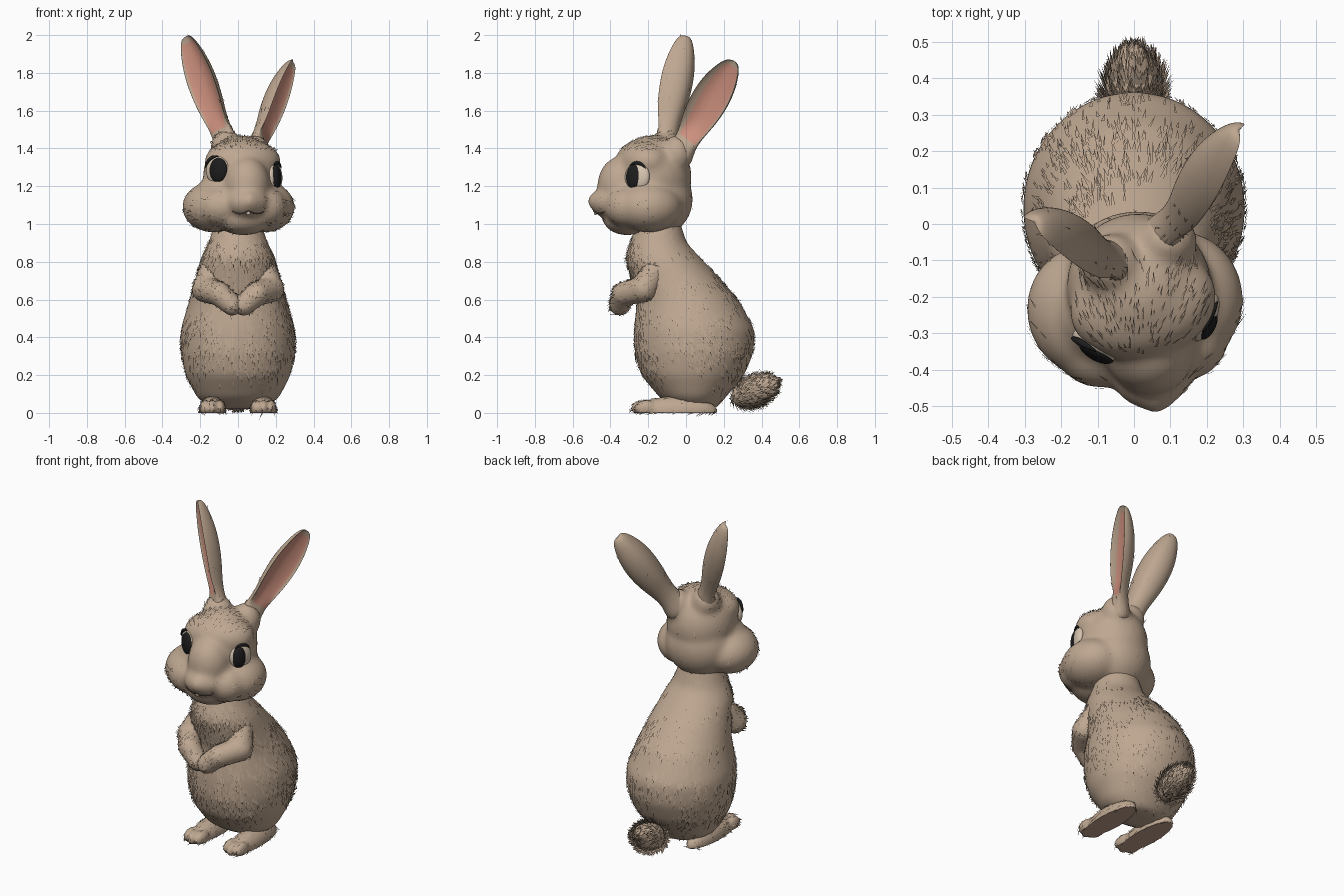
import bpy, bmesh, math, random
from mathutils import Vector, Matrix, noise

random.seed(4)
if "Cube" in bpy.data.objects:
    bpy.data.objects.remove(bpy.data.objects["Cube"])


def material(name, r, g, b):
    m = bpy.data.materials.new(name)
    m.use_nodes = True
    m.diffuse_color = (r, g, b, 1)
    bsdf = m.node_tree.nodes["Principled BSDF"]
    bsdf.inputs["Base Color"].default_value = (r, g, b, 1)
    bsdf.inputs["Roughness"].default_value = 0.8
    return m


FUR = material("tan fur", .515, .387, .283)
BROWN = material("mouth brown", .14, .1, .075)
PINK = material("ear pink", .64, .295, .22)
PAD = material("sole pad", .54, .35, .27)
WHITE = material("eye cream", .67, .55, .43)
BLACK = material("pupil black", .012, .012, .012)


def add_object(name, data, *mats):
    ob = bpy.data.objects.new(name, data)
    bpy.context.collection.objects.link(ob)
    for m in mats:
        data.materials.append(m)
    return ob


def from_bmesh(name, bm, *mats):
    me = bpy.data.meshes.new(name)
    bm.to_mesh(me)
    bm.free()
    me.shade_smooth()
    return add_object(name, me, *mats)


def blob(bm, centre, radii, rot=Matrix()):
    mat = Matrix.Translation(centre) @ rot @ Matrix.Diagonal((*radii, 1))
    bmesh.ops.create_icosphere(bm, subdivisions=4, radius=1, matrix=mat)


def limb(bm, nodes, steps=8):
    # chain of overlapping balls along a path of (point, radius)
    for (p, r), (q, s) in zip(nodes, nodes[1:]):
        for i in range(steps + 1):
            k = i / steps
            rad = r + (s - r) * k
            blob(bm, Vector(p).lerp(Vector(q), k), (rad, rad, rad))


def skin(name, bm, voxel, smooth):
    # fuse the blobs of one part into a single smooth surface
    ob = from_bmesh(name, bm, FUR, PAD)
    mod = ob.modifiers.new("fuse", 'REMESH')
    mod.mode, mod.voxel_size = 'VOXEL', voxel
    mod = ob.modifiers.new("soften", 'SMOOTH')
    mod.factor, mod.iterations = .5, smooth
    dg = bpy.context.evaluated_depsgraph_get()
    me = bpy.data.meshes.new_from_object(ob.evaluated_get(dg))
    ob.modifiers.clear()
    ob.data = me
    for v in me.vertices:
        v.co.z = max(v.co.z, 0)
    me.shade_smooth()
    return ob


def tufts(name, ob, count, keep, flow, length=.05, width=.01, lift=.1):
    # flat pointed locks scattered over the furry faces, lying along the flow
    polys = [p for p in ob.data.polygons if p.material_index == 0]
    picks = random.choices(polys, [p.area for p in polys], k=count)
    bm = bmesh.new()
    for p in picks:
        c, n = p.center.copy(), p.normal.copy()
        if random.random() > keep(c, n):
            continue
        d = flow(c, n) + Vector([random.uniform(-.25, .25) for _ in range(3)])
        d = (d - n * d.dot(n)).normalized()
        side = n.cross(d) * width / 2 * random.uniform(.6, 1.2)
        c += n * .003
        tip = c + (d + n * lift).normalized() * length * random.uniform(.5, 1.2)
        bm.faces.new([bm.verts.new(v) for v in (c - side, c + side, tip)])
    return from_bmesh(name, bm, FUR)


def patchy(c, scale=7):
    return max(0, min(1, .5 + 1.3 * noise.noise(c * scale)))


# Torso: stacked oval rings (height, half width, front, back)
RINGS = [(.02, .14, -.04, .16), (.08, .22, -.14, .21), (.2, .28, -.24, .31),
         (.32, .306, -.275, .36), (.44, .306, -.278, .366), (.6, .258, -.26, .28),
         (.72, .225, -.295, .175), (.82, .2, -.325, .08), (.9, .16, -.3, .005),
         (1, .125, -.265, -.025), (1.1, .1, -.22, -.05)]
bm = bmesh.new()
loops = []
for z, w, y0, y1 in RINGS:
    turns = [math.tau * i / 40 for i in range(40)]
    loops.append([bm.verts.new((w * math.cos(a), (y0 + y1) / 2 + (y1 - y0) / 2 * math.sin(a), z))
                  for a in turns])
for lo, hi in zip(loops, loops[1:]):
    for i in range(40):
        j = (i + 1) % 40
        bm.faces.new((lo[i], lo[j], hi[j], hi[i]))
bm.faces.new(loops[0][::-1])
bm.faces.new(loops[-1])
torso = skin("torso", bm, .014, 36)

# Head, turned a little towards its left
TURN = Matrix.Rotation(math.radians(12), 4, 'Z')
bm = bmesh.new()
for centre, radii in [((.015, -.18, 1.25), (.2, .21, .22)),       # cranium
                      ((.025, -.22, 1.33), (.205, .15, .12)),     # brow
                      ((0, -.14, 1.13), (.2, .175, .19)),         # nape
                      ((-.13, -.24, 1.09), (.165, .18, .135)),    # cheeks
                      ((.14, -.2, 1.09), (.16, .18, .135)),
                      ((-.08, -.33, 1.09), (.14, .12, .11)),      # whisker pads
                      ((.14, -.31, 1.09), (.12, .12, .11)),
                      ((.01, -.22, 1.18), (.225, .17, .12)),      # cheekbones
                      ((.045, -.385, 1.115), (.12, .125, .09)),   # muzzle
                      ((.045, -.34, 1.2), (.125, .13, .16)),      # bridge
                      ((.06, -.475, 1.12), (.05, .045, .05)),     # nose
                      ((.03, -.31, 1.03), (.15, .13, .09)),       # chin
                      ((-.06, -.11, 1.41), (.085, .085, .09)),    # ear roots
                      ((.09, -.05, 1.37), (.085, .08, .1))]:
    blob(bm, centre, radii, TURN)
head = skin("head", bm, .012, 20)

# Arms folded over the chest and long flat feet
limbs = []
for s, side in ((1, "left"), (-1, "right")):
    bm = bmesh.new()
    limb(bm, [((s * .14, -.17, .74), .07), ((s * .175, -.225, .655), .07),
              ((s * .1, -.33, .63), .064), ((s * .03, -.35, .57), .056)])
    limbs.append(skin(side + "_arm", bm, .01, 8))
    bm = bmesh.new()
    blob(bm, (s * .135, -.05, .01), (.072, .215, .078))
    for t in (-1, 0, 1):
        blob(bm, (s * .135 + t * .038, -.21 - .02 * (t == 0), .025), (.03, .06, .042))
    foot = skin(side + "_foot", bm, .008, 6)
    for p in foot.data.polygons:
        p.material_index = int(p.normal.z < -.7)
    limbs.append(foot)


# Ears: thick cupped leaf shapes with a pink hollow and a rolled inner rim
def ear(name, base, tip, facing, inner):
    base, tip, facing = Vector(base), Vector(tip), Vector(facing)
    axis = (tip - base).normalized()
    n = (facing - axis * facing.dot(axis)).normalized()
    across = axis.cross(n)
    shape = [(-.1, .095), (.04, .07), (.15, .064), (.28, .078), (.42, .094), (.6, .1),
             (.75, .09), (.87, .07), (.95, .05), (1, .026)]
    bm = bmesh.new()
    rows = []
    for t, w in shape:
        hollow = min(1, max(0, (t - .05) / .2))
        ring = []
        for i in range(24):
            a = math.tau * i / 24
            k = math.sin(a)
            bulge = (k * (1 - 1.3 * hollow) if k > 0 else k) * .85
            bulge += .4 * hollow * max(0, inner * math.cos(a)) ** 2
            ring.append(bm.verts.new(base.lerp(tip, t) + across * math.cos(a) * w
                                     + n * (bulge * w + .015 * hollow)))
        rows.append(ring)
    first = 3 if inner > 0 else 2
    for r, (lo, hi) in enumerate(zip(rows, rows[1:])):
        for i in range(24):
            j = (i + 1) % 24
            f = bm.faces.new((lo[i], lo[j], hi[j], hi[i]))
            f.material_index = int(first <= i <= first + 6 and 1 < r < len(rows) - 2)
    bm.faces.new(rows[0])
    bm.faces.new(rows[-1])
    bmesh.ops.recalc_face_normals(bm, faces=bm.faces)
    ob = from_bmesh(name, bm, FUR, PINK)
    mod = ob.modifiers.new("round", 'SUBSURF')
    mod.levels = mod.render_levels = 2
    return ob


ears = [ear("right_ear", (-.055, -.11, 1.41), (-.27, .012, 1.995), (-.56, -.83, 0), 1),
        ear("left_ear", (.09, -.03, 1.38), (.283, .262, 1.862), (.88, -.46, 0), -1)]


# Eyes: shallow lenses set on the face, each with a pupil and lashes on its outer corner
def eye(side, origin, ray, facing, shift, pupil, start):
    _, spot, normal, _ = head.ray_cast(Vector(origin), Vector(ray))
    n = (normal + Vector(facing)).normalized()
    u = Vector((0, 0, 1)).cross(n).normalized()
    frame = Matrix((u, n.cross(u), n)).transposed().to_4x4()
    parts = [("eye", WHITE, spot - n * .006, (.07, .076, .03)),
             ("pupil", BLACK, spot + n * .006 + u * shift, (pupil, .066, .025))]
    for label, mat, place, radii in parts:
        bm = bmesh.new()
        blob(bm, place, radii, frame)
        from_bmesh(side + "_" + label, bm, mat)
    cu = bpy.data.curves.new(side + "_lashes", 'CURVE')
    cu.dimensions, cu.bevel_depth = '3D', .008
    sp = cu.splines.new('POLY')
    sp.points.add(14)
    for i, pt in enumerate(sp.points):
        a = math.pi * (start + .5 * i / 14)
        rim = frame.to_3x3() @ Vector((.067 * math.cos(a), .073 * math.sin(a), .01))
        pt.co = (*(spot + rim), 1)
        pt.radius = .2 + math.sin(math.pi * i / 14)
    add_object(side + "_lashes", cu, BLACK)


eye("right", (-.11, -2, 1.285), (0, 1, 0), (-.45, -.89, .1), .01, .055, .45)
eye("left", (2, -.26, 1.25), (-1, 0, 0), (.88, -.48, .05), -.014, .045, .2)

# Mouth line laid on the muzzle, with a small tooth below it
cu = bpy.data.curves.new("mouth", 'CURVE')
cu.dimensions, cu.bevel_depth = '3D', .004
sp = cu.splines.new('POLY')
sp.points.add(12)
forward = Vector((0, 1, 0))
for i, pt in enumerate(sp.points):
    k = i / 6 - 1
    start = Vector((.055 + .085 * k, -2, 1.07 - .015 * math.sin(abs(k) * 3)))
    pt.co = (*head.ray_cast(start, forward)[1], 1)
add_object("mouth", cu, BROWN)
bm = bmesh.new()
blob(bm, head.ray_cast(Vector((.055, -2, 1.06)), forward)[1], (.012, .008, .013))
from_bmesh("tooth", bm, WHITE)

# Tail: a bristly tilted ball
TILT = Matrix.Rotation(math.radians(22), 4, 'X')
bm = bmesh.new()
blob(bm, (0, .36, .115), (.08, .125, .08), TILT)
tail = from_bmesh("tail", bm, FUR)
tufts("tail_tufts", tail, 1000, lambda c, n: 1, lambda c, n: Vector((0, 1, .4)), .05, .018, .5)


# Fur locks in patches, thinner on the belly and the back of the head
def torso_keep(c, n):
    chest = .68 < c.z < .93 and n.y < -.3
    band = .75 if .15 < c.z < .85 else .15
    return .9 if chest else band * patchy(c) * (.5 if n.y > .8 or c.z < .2 else 1)


def head_keep(c, n):
    near_eye = 1.18 < c.z < 1.38 and n.y < .2
    brow = c.z > 1.38 and c.y < -.1
    cheek = c.z < 1.17 and c.y < -.2 and abs(c.x - .05) > .07
    return 0 if near_eye else .85 if brow else .7 * patchy(c, 12) if cheek else .03


tufts("torso_fur", torso, 6500, torso_keep, lambda c, n: Vector((0, .35, -1)))
tufts("head_fur", head, 2200, head_keep,
      lambda c, n: Vector((c.x * 4, 1, .2 if c.z > 1.3 else -.3)), .04, .008)
for ob in limbs:
    amount = .4 if "foot" in ob.name else .9
    tufts(ob.name + "_fur", ob, 380, lambda c, n: amount if n.z > -.6 else .2,
          lambda c, n: Vector((-c.x, -1, -.4)), .038, .008)
for ob in ears:
    tufts(ob.name + "_fur", ob, 300, lambda c, n: .7 if n.y < .1 and c.z < 1.65 else .05,
          lambda c, n: Vector((0, .2, 1)), .035, .006)
